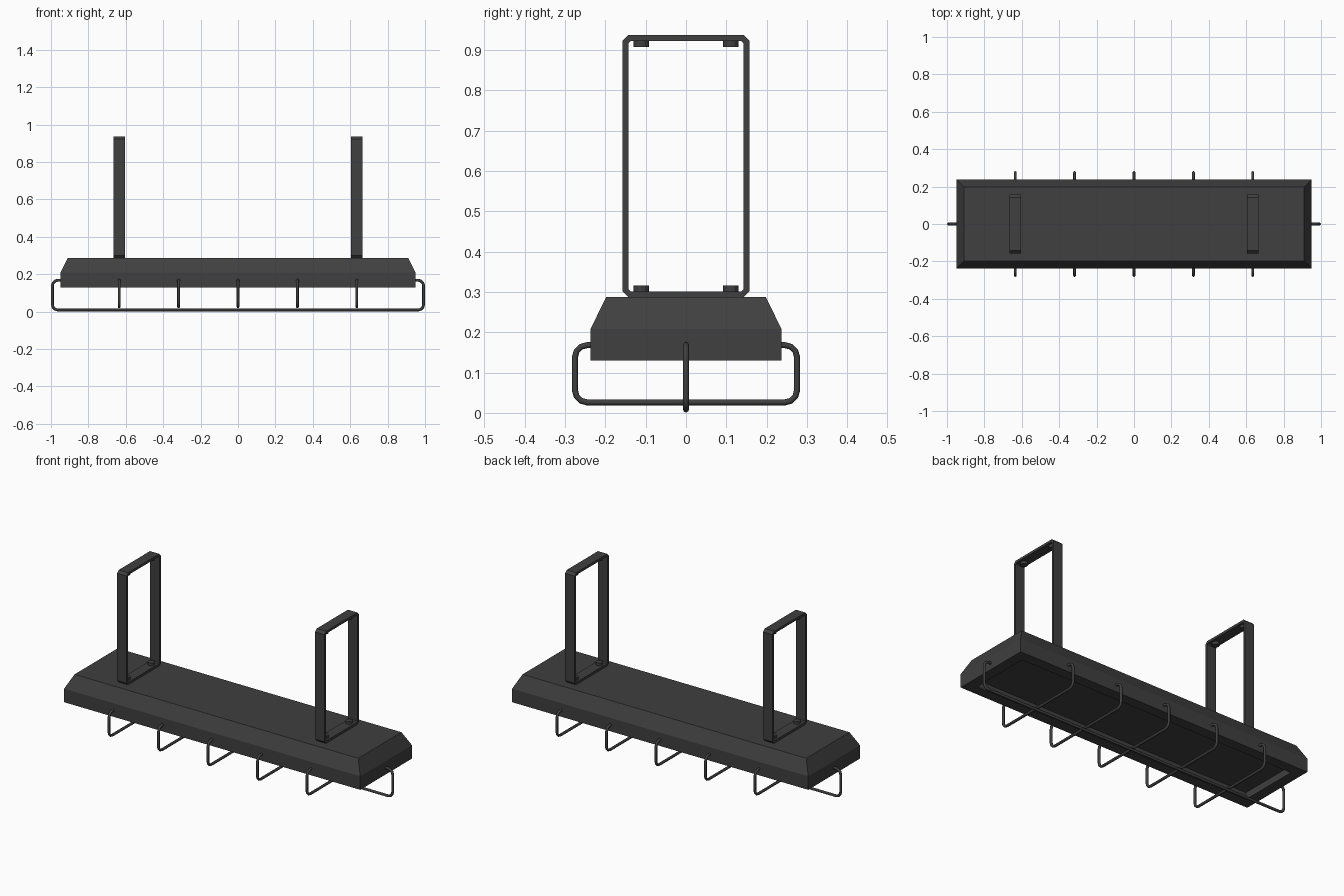
import bpy, bmesh, math
from mathutils import Matrix, Vector

if "Cube" in bpy.data.objects:
    bpy.data.objects.remove(bpy.data.objects["Cube"])

mat = bpy.data.materials.new("charcoal_metal")
mat.diffuse_color = (0.05, 0.05, 0.05, 1)
mat.use_nodes = True
mat.node_tree.nodes["Principled BSDF"].inputs["Base Color"].default_value = mat.diffuse_color


def finish(bm, name):
    bmesh.ops.recalc_face_normals(bm, faces=bm.faces)
    me = bpy.data.meshes.new(name)
    bm.to_mesh(me)
    bm.free()
    me.materials.append(mat)
    ob = bpy.data.objects.new(name, me)
    bpy.context.collection.objects.link(ob)
    return ob


def bridge(bm, a, b):
    n = len(a)
    for i in range(n):
        bm.faces.new((a[i], a[(i + 1) % n], b[(i + 1) % n], b[i]))


# Lamp housing: stacked rectangles from recessed underside, round the rim, to the top
bm = bmesh.new()
rings = []
for x, y, z in [(0.89, 0.177, 0.17), (0.89, 0.177, 0.13), (0.95, 0.237, 0.13),
                (0.95, 0.237, 0.208), (0.91, 0.198, 0.287)]:
    rings.append([bm.verts.new((sx * x, sy * y, z))
                  for sx, sy in ((-1, -1), (1, -1), (1, 1), (-1, 1))])
for a, b in zip(rings, rings[1:]):
    bridge(bm, a, b)
bm.faces.new(rings[0])
bm.faces.new(rings[-1])
finish(bm, "housing")


# Hanging brackets: chamfered rectangular strap loops
def strap_loop(bm, x, hy, z0, z1, c):
    pts = [(-hy + c, z0), (hy - c, z0), (hy, z0 + c), (hy, z1 - c),
           (hy - c, z1), (-hy + c, z1), (-hy, z1 - c), (-hy, z0 + c)]
    return [bm.verts.new((x, y, z)) for y, z in pts]


for side, cx in (("left", -0.635), ("right", 0.635)):
    bm = bmesh.new()
    t = 0.014
    loops = [strap_loop(bm, cx + dx, 0.157 - i, 0.287 + i, 0.937 - i, c)
             for dx, i, c in ((-0.03, 0, 0.014), (0.03, 0, 0.014),
                              (0.03, t, 0.006), (-0.03, t, 0.006))]
    for k in range(4):
        bridge(bm, loops[k], loops[(k + 1) % 4])
    finish(bm, side + "_hanging_bracket")

    # Bolt heads inside the bracket, top and bottom
    bm = bmesh.new()
    for y in (-0.111, 0.111):
        for z in (0.307, 0.917):
            bmesh.ops.create_cone(bm, cap_ends=True, segments=12, radius1=0.019,
                                  radius2=0.019, depth=0.019,
                                  matrix=Matrix.Translation((cx, y, z)))
    finish(bm, side + "_bracket_bolts")


# Guard wires: U-shaped rods with rounded corners
def guard_rod(name, half, end, z_top, z_bot, place, r=0.0075, bend=0.03):
    pts = [(-end, z_top)]
    corners = [((-half + bend, z_top - bend), 90), ((-half + bend, z_bot + bend), 180),
               ((half - bend, z_bot + bend), 270), ((half - bend, z_top - bend), 360)]
    for (cu, cz), start in corners:
        for k in range(4):
            a = math.radians(start + 30 * k)
            pts.append((cu + bend * math.cos(a), cz + bend * math.sin(a)))
    pts.append((end, z_top))
    path = [Vector(place(u, z)) for u, z in pts]
    normal = (path[1] - path[0]).cross(path[4] - path[1]).normalized()
    bm = bmesh.new()
    prev = first = None
    for i, p in enumerate(path):
        d0 = (p - path[max(i - 1, 0)]).normalized()
        d1 = (path[min(i + 1, len(path) - 1)] - p).normalized()
        side = (d0 + d1).normalized().cross(normal)
        ring = [bm.verts.new(p + r * (math.cos(a) * side + math.sin(a) * normal))
                for a in (math.tau * k / 8 for k in range(8))]
        if prev:
            bridge(bm, prev, ring)
        else:
            first = ring
        prev = ring
    bm.faces.new(first)
    bm.faces.new(prev)
    ob = finish(bm, name)
    for f in ob.data.polygons:
        f.use_smooth = len(f.vertices) == 4


for i in range(5):
    x = -0.635 + i * 0.3175
    guard_rod("cross_guard_rod_%d" % (i + 1), 0.2755, 0.232, 0.168, 0.026,
              lambda u, z, x=x: (x, u, z))
guard_rod("long_guard_rod", 0.9925, 0.945, 0.168, 0.0085, lambda u, z: (u, 0, z))
